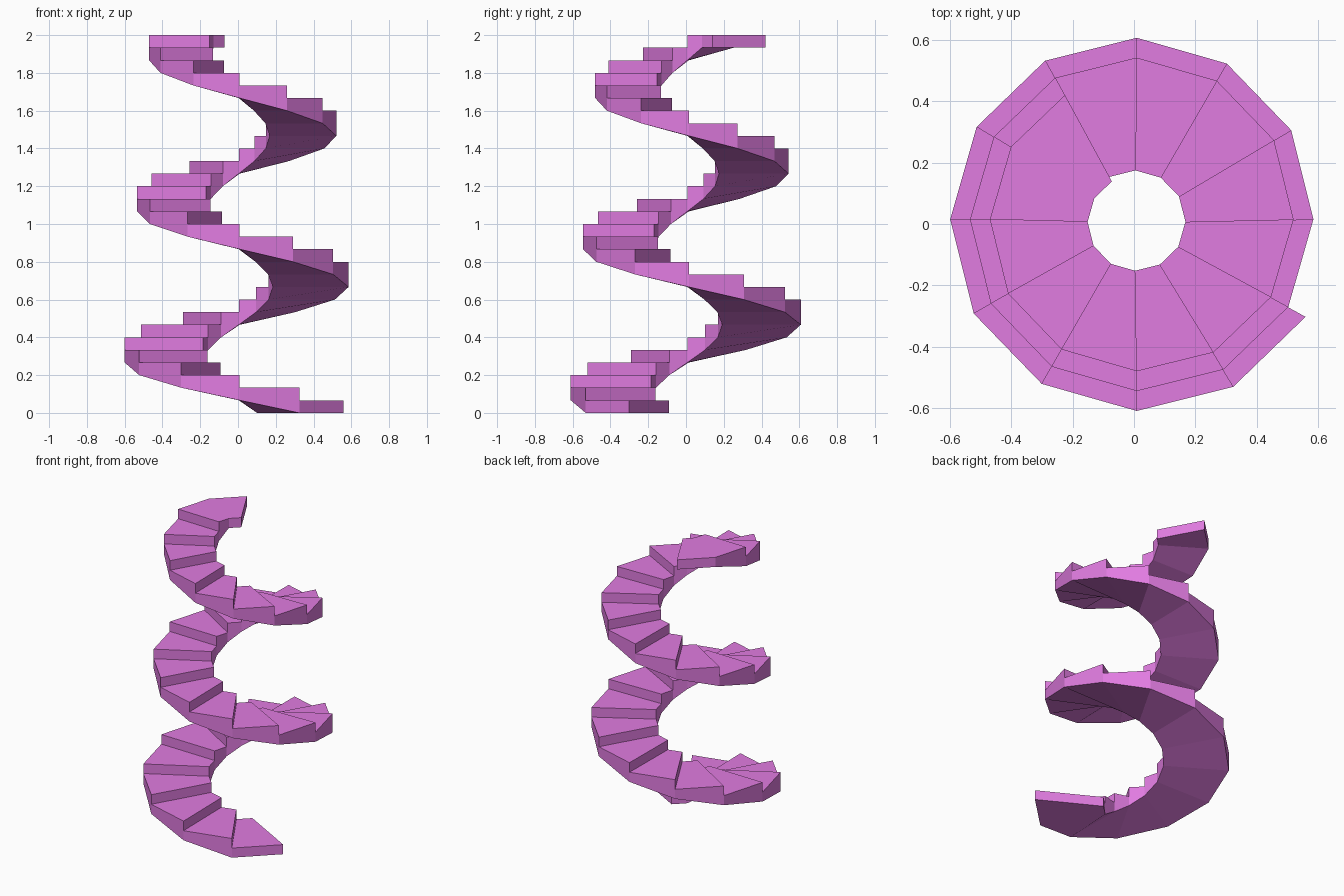
import bpy, bmesh, math

if "Cube" in bpy.data.objects:
    bpy.data.objects.remove(bpy.data.objects["Cube"])

STEPS = 30            # treads; the last one runs on as a short landing
SEGMENTS = 31         # 30-degree wedges
H = 2.0 / STEPS       # rise per step


def point(k, outer, level):
    """Point on the tapering helix at wedge boundary k, turning clockwise."""
    a = math.radians(-30 - 30 * k)
    if outer:
        r, cx, cy = 0.636 - 0.0054 * k, 0.009, 0.015
    else:
        r, cx, cy = 0.196 - 0.0014 * k, 0.004, 0.007
    return (cx + r * math.cos(a), cy + r * math.sin(a), level * H)


def bottom(k):
    return min(max(k - 1, 0), STEPS - 1)


bm = bmesh.new()


def face(pts):
    bm.faces.new([bm.verts.new(p) for p in pts])


def across(k0, l0, k1, l1):
    """Quad spanning from the inner rim to the outer rim."""
    face([point(k0, False, l0), point(k0, True, l0),
          point(k1, True, l1), point(k1, False, l1)])


for k in range(SEGMENTS):
    top = min(k + 1, STEPS)
    across(k, top, k + 1, top)                      # tread
    across(k, bottom(k), k + 1, bottom(k + 1))      # sloping underside
    if top > k:
        across(k, k, k, top)                        # riser
    for outer in (False, True):                     # stringer sides
        side = [(k, bottom(k)), (k, k), (k, top), (k + 1, top), (k + 1, bottom(k + 1))]
        side = list(dict.fromkeys(side))
        face([point(b, outer, l) for b, l in side])

# closing face at the top of the flight
across(SEGMENTS, bottom(SEGMENTS), SEGMENTS, STEPS)

bmesh.ops.remove_doubles(bm, verts=bm.verts, dist=0.0005)
bmesh.ops.recalc_face_normals(bm, faces=bm.faces)

mesh = bpy.data.meshes.new("spiral_staircase")
bm.to_mesh(mesh)
bm.free()
stairs = bpy.data.objects.new("spiral_staircase", mesh)
bpy.context.collection.objects.link(stairs)

# magenta finish
mat = bpy.data.materials.new("magenta")
mat.diffuse_color = (0.75, 0.2, 0.75, 1)
mat.use_nodes = True
mat.node_tree.nodes["Principled BSDF"].inputs["Base Color"].default_value = mat.diffuse_color
mesh.materials.append(mat)
